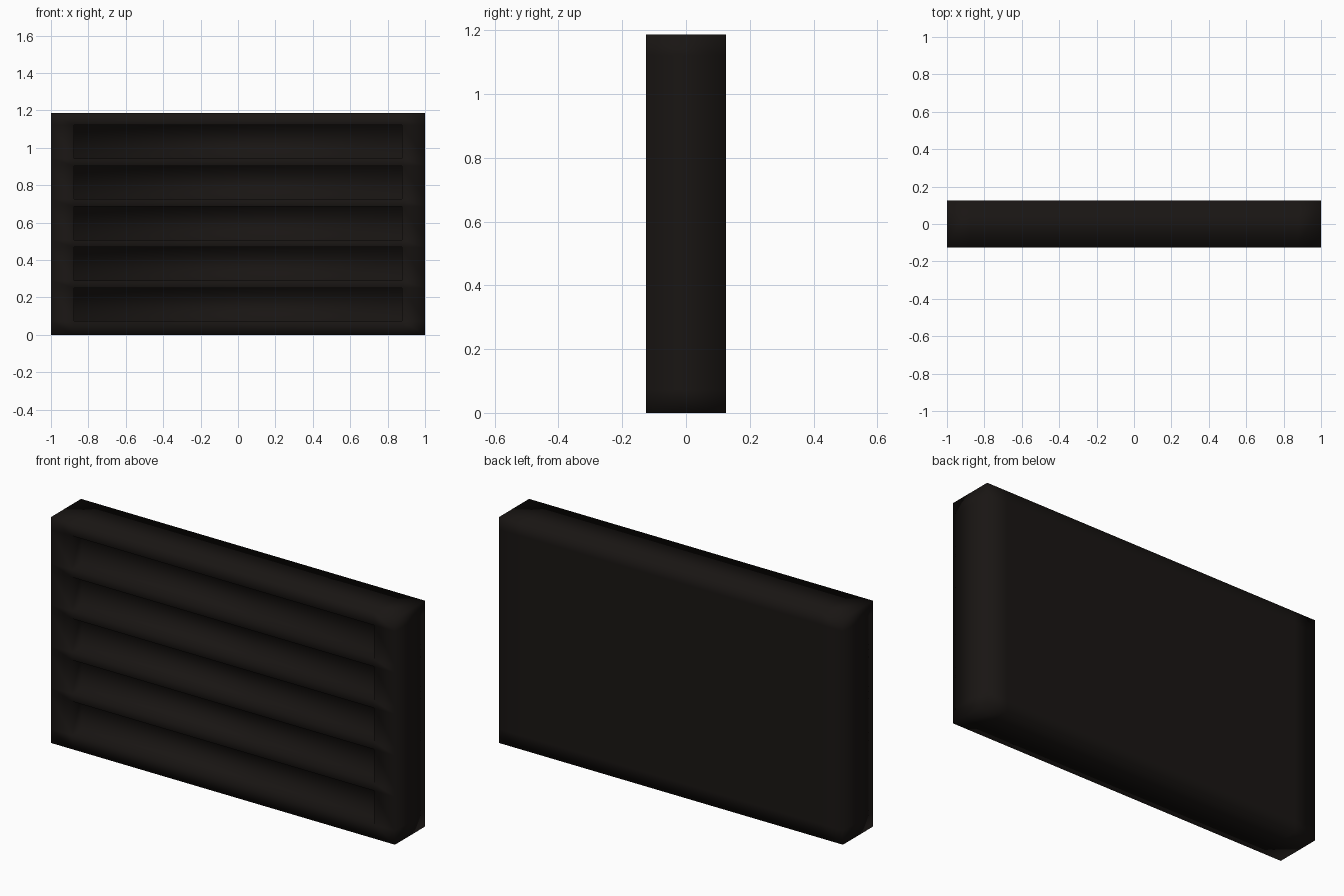
import bpy, bmesh
from mathutils import Vector

if "Cube" in bpy.data.objects:
    bpy.data.objects.remove(bpy.data.objects["Cube"])

W, D, H = 2.0, 0.25, 1.187      # overall size
SLOT_X = 0.877                  # half width of the openings
SLOT_Z, SLOT_H, PITCH, COUNT = 0.073, 0.178, 0.2175, 5
DEPTH_TOP, DEPTH_BOTTOM = 0.08, 0.08

# Casing block
bm = bmesh.new()
bmesh.ops.create_cube(bm, size=1)
bmesh.ops.scale(bm, vec=(W, D, H), verts=bm.verts)
bmesh.ops.translate(bm, vec=(0, 0, H / 2), verts=bm.verts)


def loop_cut(co, normal):
    bmesh.ops.bisect_plane(bm, geom=bm.verts[:] + bm.edges[:] + bm.faces[:],
                           plane_co=co, plane_no=normal)


# Edge loops that outline the openings
for x in (-SLOT_X, SLOT_X):
    loop_cut((x, 0, 0), (1, 0, 0))
rows = [(SLOT_Z + i * PITCH, SLOT_Z + i * PITCH + SLOT_H) for i in range(COUNT)]
for row in rows:
    for z in row:
        loop_cut((0, 0, z), (0, 0, 1))

# Push each opening into the casing
slots = [f for f in bm.faces if f.normal.y < -0.9
         and abs(f.calc_center_median().x) < 0.1
         and any(a < f.calc_center_median().z < b for a, b in rows)]
for face in bmesh.ops.extrude_discrete_faces(bm, faces=slots)["faces"]:
    mid = face.calc_center_median().z
    for v in face.verts:
        v.co += Vector((0, DEPTH_TOP if v.co.z > mid else DEPTH_BOTTOM, 0))
bmesh.ops.recalc_face_normals(bm, faces=bm.faces)
for f in bm.faces:
    f.smooth = True

mesh = bpy.data.meshes.new("louvred_vent")
bm.to_mesh(mesh)
bm.free()
vent = bpy.data.objects.new("louvred_vent", mesh)
bpy.context.collection.objects.link(vent)

# Dark metal
mat = bpy.data.materials.new("dark_metal")
mat.diffuse_color = (0.0095, 0.0075, 0.0065, 1)
mat.use_nodes = True
mat.node_tree.nodes["Principled BSDF"].inputs["Base Color"].default_value = mat.diffuse_color
mesh.materials.append(mat)
